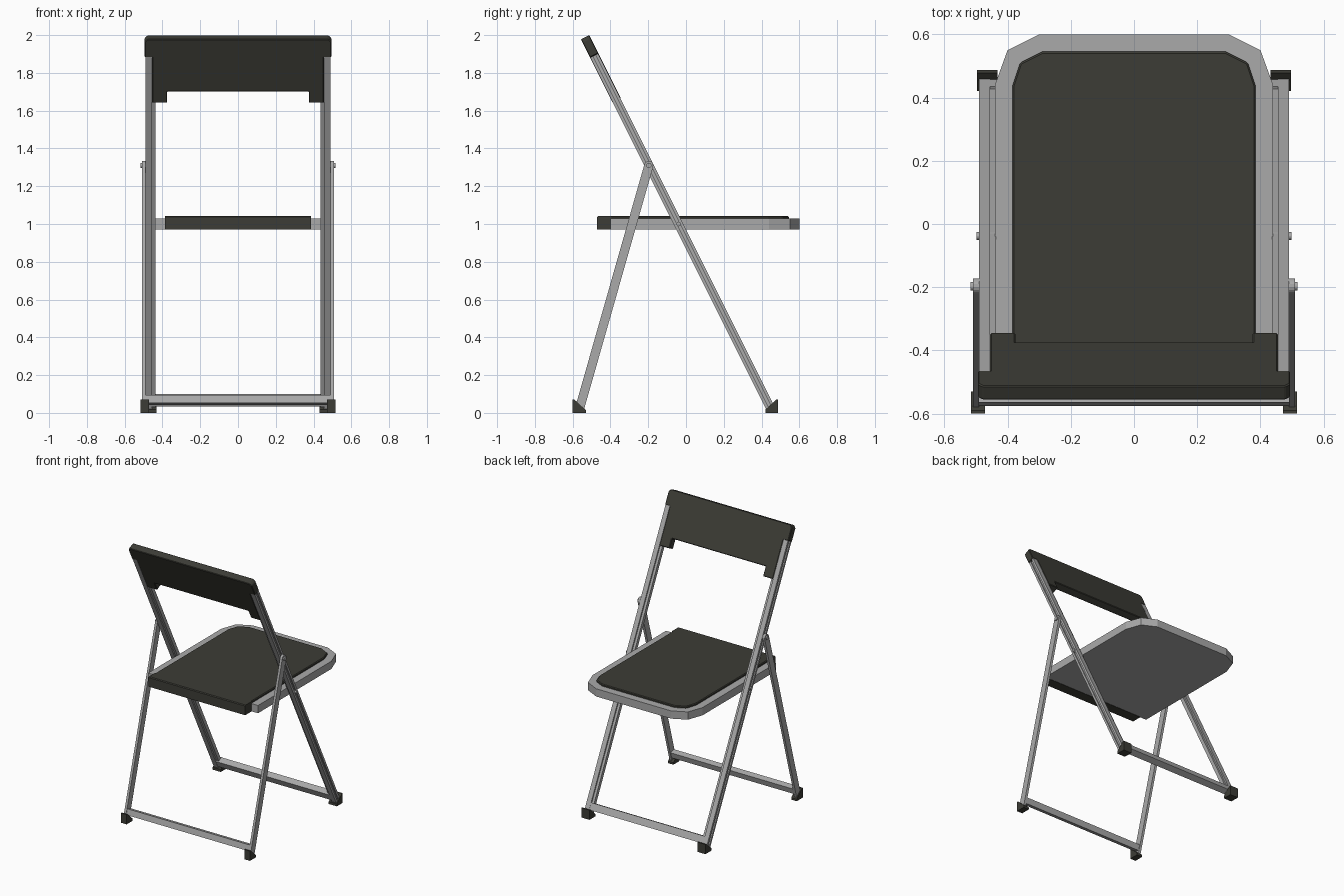
import bpy, bmesh, math
from mathutils import Vector

if "Cube" in bpy.data.objects:
    bpy.data.objects.remove(bpy.data.objects["Cube"])

def material(name, rgb):
    m = bpy.data.materials.new(name)
    m.diffuse_color = (*rgb, 1)
    m.use_nodes = True
    m.node_tree.nodes["Principled BSDF"].inputs["Base Color"].default_value = m.diffuse_color
    return m

METAL = material("grey metal", (0.40, 0.40, 0.40))
PLASTIC = material("dark plastic", (0.046, 0.046, 0.037))

def prism(name, pts, to3d, a, b, mat, mirror=False, bevel=0.0):
    """Extrude a 2D outline between depths a and b; to3d(u, v, depth) places it."""
    bm = bmesh.new()
    lo = [bm.verts.new(to3d(u, v, a)) for u, v in pts]
    hi = [bm.verts.new(to3d(u, v, b)) for u, v in pts]
    bm.faces.new(lo)
    bm.faces.new(hi)
    n = len(pts)
    for i in range(n):
        j = (i + 1) % n
        bm.faces.new((lo[i], lo[j], hi[j], hi[i]))
    bmesh.ops.recalc_face_normals(bm, faces=bm.faces)
    me = bpy.data.meshes.new(name)
    bm.to_mesh(me)
    bm.free()
    me.materials.append(mat)
    ob = bpy.data.objects.new(name, me)
    bpy.context.collection.objects.link(ob)
    if bevel:
        mod = ob.modifiers.new("bevel", 'BEVEL')
        mod.width, mod.segments, mod.limit_method = bevel, 1, 'ANGLE'
    if mirror:
        ob.modifiers.new("mirror", 'MIRROR')
    return ob

def sloped(y0, z0, y1, z1):
    """Axis and backward normal of a leaning frame in the side plane."""
    o = Vector((0, y0, z0))
    d = (Vector((0, y1, z1)) - o).normalized()
    t = Vector((0, d.z, -d.y))
    return o, d, t

X = Vector((1, 0, 0))
flat = lambda u, v, h: Vector((u, v, h))     # outline in plan
side = lambda u, v, h: Vector((h, u, v))     # outline in side view

def sym(half):
    return half + [(-x, y) for x, y in reversed(half)]

def disc(y, z, r, n=16):
    return [(y + r * math.cos(2 * math.pi * i / n), z + r * math.sin(2 * math.pi * i / n))
            for i in range(n)]

# long frame: grooved rails running from the rear feet up to the backrest
o, d, t = sloped(0.46, 0.0, -0.54, 2.0)
along = lambda x, w, s: o + X * x + t * w + d * s
rail = [(0.437, -0.013), (0.455, -0.013), (0.455, -0.023), (0.49, -0.023),
        (0.49, -0.007), (0.481, -0.007), (0.481, 0.007), (0.49, 0.007),
        (0.49, 0.023), (0.455, 0.023), (0.455, 0.013), (0.437, 0.013)]
prism("long_leg", rail, along, 0.03, 2.15, METAL, mirror=True)
prism("rear_crossbar", [(-0.022, 0.05), (0.022, 0.05), (0.022, 0.1), (-0.022, 0.1)],
      lambda w, s, x: along(x, w, s), -0.46, 0.46, METAL)

# backrest: panel with side caps and two lower tabs
back = sym([(0.375, 1.914), (0.375, 1.847), (0.455, 1.847), (0.455, 2.115),
            (0.494, 2.115), (0.494, 2.208), (0.478, 2.224)])
prism("backrest", back, lambda x, s, w: along(x, w, s), -0.025, 0.025, PLASTIC, bevel=0.004)

# short frame: flat bars with rounded tops, and a bottom crossbar
so, sd, st = sloped(-0.57, 0.0, -0.197, 1.31)
L = (Vector((0, -0.197, 1.31)) - so).length
bar = [(-0.024, 0.03), (0.024, 0.03)]
bar += [(0.024 * math.cos(a), L + 0.024 * math.sin(a))
        for a in [math.pi * i / 8 for i in range(9)]]
short = lambda w, s, x: so + X * x + st * w + sd * s
prism("short_leg", bar, short, 0.491, 0.509, METAL, mirror=True)
prism("front_crossbar", [(-0.02, 0.05), (0.02, 0.05), (0.02, 0.092), (-0.02, 0.092)],
      short, -0.495, 0.495, METAL)

# wedge feet
prism("front_foot", [(-0.6, 0), (-0.53, 0), (-0.53, 0.015), (-0.59, 0.07), (-0.6, 0.07)],
      side, 0.472, 0.516, PLASTIC, mirror=True)
prism("rear_foot", [(0.42, 0), (0.487, 0), (0.487, 0.07), (0.478, 0.07), (0.42, 0.018)],
      side, 0.432, 0.497, PLASTIC, mirror=True)

# pivots
prism("frame_pivot", disc(-0.197, 1.31, 0.014), side, 0.485, 0.517, METAL, mirror=True)
prism("seat_pivot", disc(-0.038, 1.0, 0.012), side, 0.43, 0.499, METAL, mirror=True)

# seat: metal tray, dark pad on top, dark front edge block
tray = sym([(0.44, -0.40), (0.44, 0.44), (0.40, 0.55), (0.30, 0.60)])
prism("seat_tray", tray, flat, 0.972, 1.028, METAL)
pad = sym([(0.385, -0.44), (0.385, 0.435), (0.36, 0.51), (0.29, 0.545)])
prism("seat_pad", pad, flat, 1.02, 1.042, PLASTIC, bevel=0.005)
prism("seat_front_edge", [(-0.47, 0.97), (-0.395, 0.97), (-0.395, 1.042),
                          (-0.465, 1.042), (-0.47, 1.036)],
      side, -0.387, 0.387, PLASTIC)
